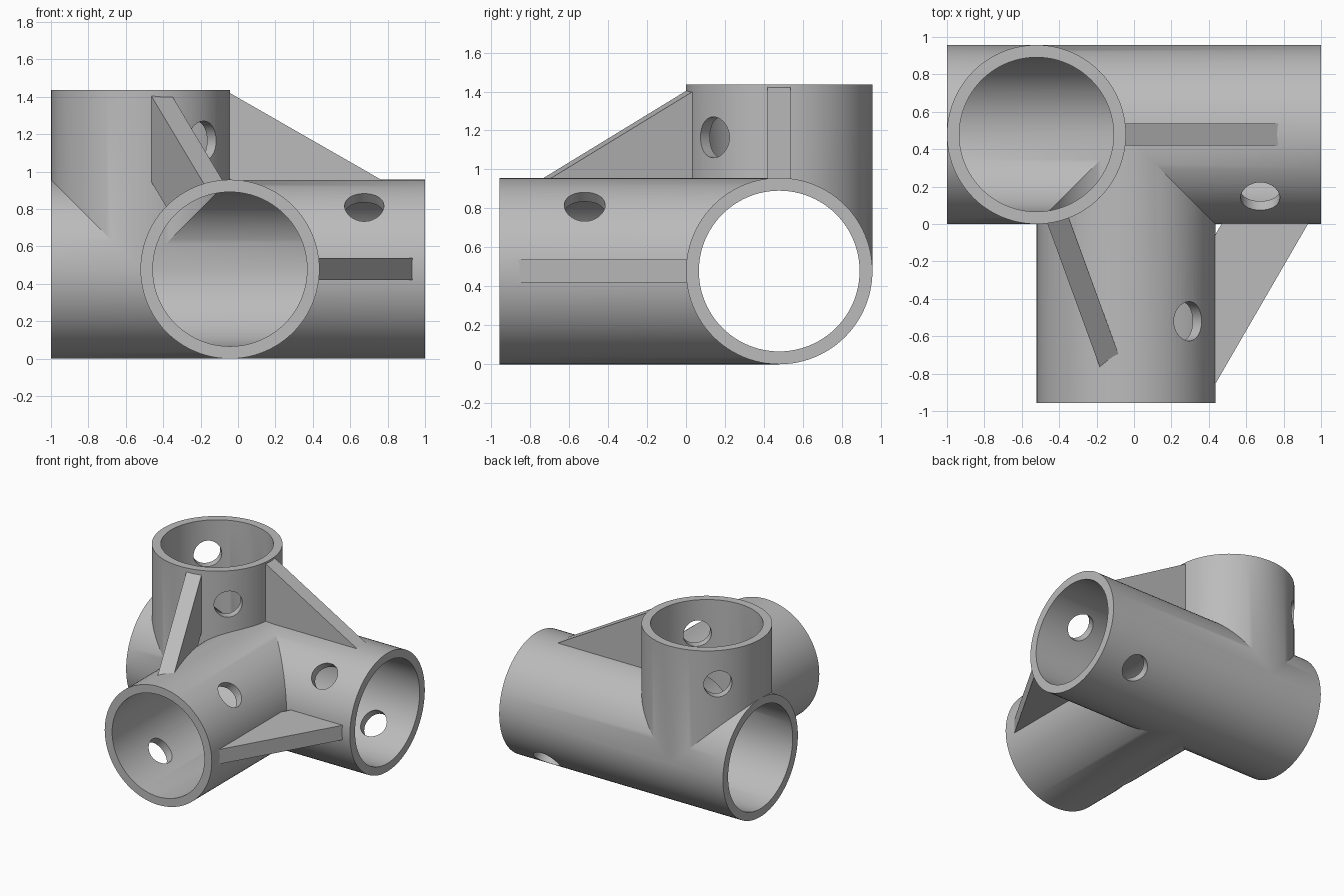
import bpy
from mathutils import Vector, Matrix

if "Cube" in bpy.data.objects:
    bpy.data.objects.remove(bpy.data.objects["Cube"], do_unlink=True)

R, BORE, HOLE = 0.4785, 0.4125, 0.105
X, Y, Z = Vector((1, 0, 0)), Vector((0, 1, 0)), Vector((0, 0, 1))
END_Y, END_Z = -2 * R, 3 * R
front_x = -1 + 2 * R
up_x = -1 + R

grey = bpy.data.materials.new("light grey plastic")
grey.use_nodes = True
colour = (0.5, 0.5, 0.5, 1)
grey.diffuse_color = colour
grey.node_tree.nodes["Principled BSDF"].inputs["Base Color"].default_value = colour


def rod(name, start, end, radius, sides=96):
    """Solid cylinder between two points."""
    start, end = Vector(start), Vector(end)
    axis = end - start
    bpy.ops.mesh.primitive_cylinder_add(vertices=sides, radius=radius, depth=axis.length)
    ob = bpy.context.object
    ob.name = name
    turn = Z.rotation_difference(axis.normalized()).to_matrix().to_4x4()
    ob.matrix_world = Matrix.Translation((start + end) / 2) @ turn
    ob.data.materials.append(grey)
    return ob


def rib(name, low, high, side, extra=0.03, depth=0.4, thick=0.118):
    """Slanted brace whose outer edge runs from low to high; side is its thickness direction."""
    low, high = Vector(low), Vector(high)
    along = (high - low).normalized()
    side = Vector(side).normalized()
    inward = side.cross(along).normalized()
    if inward.dot(Vector((up_x, R, R)) - low) < 0:
        inward = -inward
    bpy.ops.mesh.primitive_cube_add(size=1)
    ob = bpy.context.object
    ob.name = name
    size = ((high - low).length + 2 * extra, depth, thick)
    turn = Matrix((along, inward, along.cross(inward))).transposed().to_4x4()
    centre = (low + high) / 2 + inward * depth / 2
    ob.matrix_world = Matrix.Translation(centre) @ turn @ Matrix.Diagonal((*size, 1))
    ob.data.materials.append(grey)
    return ob


def combine(body, tool, operation):
    mod = body.modifiers.new(operation.lower(), "BOOLEAN")
    mod.operation, mod.object, mod.solver = operation, tool, "EXACT"
    bpy.context.view_layer.update()
    bpy.ops.object.select_all(action="DESELECT")
    body.select_set(True)
    bpy.context.view_layer.objects.active = body
    bpy.ops.object.modifier_apply(modifier=mod.name)
    bpy.data.objects.remove(tool, do_unlink=True)


# Outer tubes and braces
body = rod("pipe_corner_joint", (-1, R, R), (1, R, R), R)
solids = [
    rod("front_tube", (front_x, END_Y, R), (front_x, R, R), R),
    rod("upright_tube", (up_x, R, R), (up_x, R, END_Z), R),
    rib("upper_brace", (0.765, R, 0.957), (-0.043, R, 1.42), Y),
    rib("side_brace", (0.435, -0.855, R), (0.93, 0, R), Z),
    rib("front_brace", (-0.14, -0.71, 0.957), (-0.405, 0.015, 1.4), (0.941, 0.339, 0), 0.05),
]
for part in solids:
    combine(body, part, "UNION")

# Bores meeting inside the joint
cutters = [
    rod("main_bore", (-1.1, R, R), (1.1, R, R), BORE),
    rod("front_bore", (front_x, END_Y - 0.1, R), (front_x, R, R), BORE),
    rod("upright_bore", (up_x, R, R), (up_x, R, END_Z + 0.1), BORE),
]
# Cross-drilled fixing holes at 45 degrees
for centre, direction in (
    ((0.675, R, R), Z - Y),
    ((front_x, -0.52, R), X + Z),
    ((up_x, R, 1.165), X - Y),
):
    reach = direction.normalized() * 0.55
    centre = Vector(centre)
    cutters.append(rod("fixing_hole", centre - reach, centre + reach, HOLE, 48))
for cutter in cutters:
    combine(body, cutter, "DIFFERENCE")

bpy.ops.object.shade_smooth_by_angle(angle=0.5)
